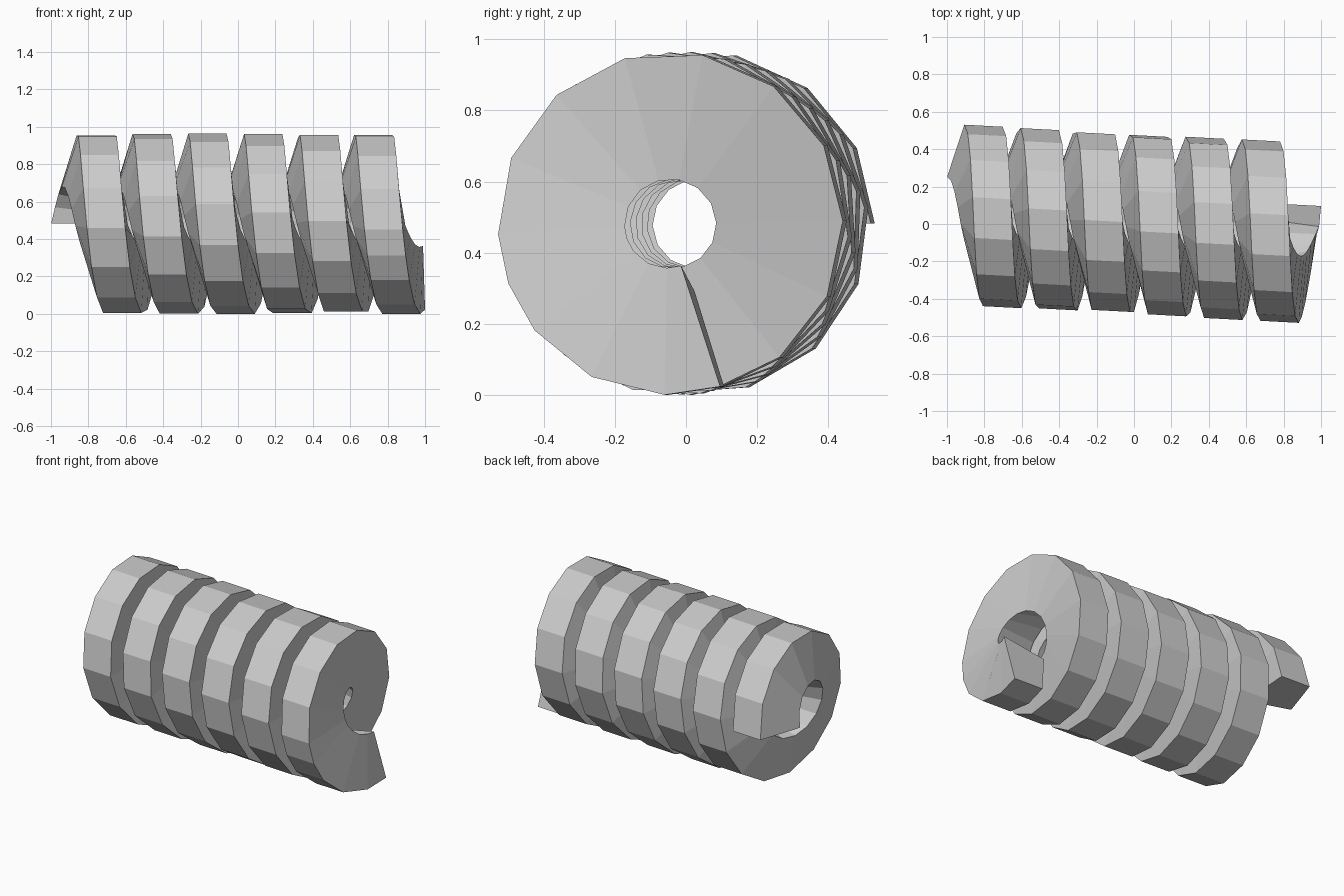
import bpy, bmesh
from math import radians, cos, sin
from mathutils import Matrix, Vector

if "Cube" in bpy.data.objects:
    bpy.data.objects.remove(bpy.data.objects["Cube"])

R, PITCH, X0, ZC = 0.482, 0.297, -0.934, 0.481
# cross-section: (offset along axis, radius)
PROFILE = [(0.0, R), (0.205, R), (0.2, 0.125), (-0.077, 0.2)]

# facet angles: even steps, slightly finer in the last half turn
end = 5 * 360 + 288
step = end / 80
angles = [i * step for i in range(77)]
angles += [5 * 360 + a for a in (200.5, 218.6, 243.5, 269, 288)]

# helical blade swept around a slightly yawed axis
bm = bmesh.new()
yaw = Matrix.Rotation(-0.053, 4, 'Z')
rings = []
for a in angles:
    t = radians(a)
    ring = []
    for dx, r in PROFILE:
        p = yaw @ Vector((X0 + PITCH * a / 360 + dx, r * cos(t), r * sin(t)))
        ring.append(bm.verts.new(p + Vector((0, 0, ZC))))
    rings.append(ring)
n = len(PROFILE)
for a, b in zip(rings, rings[1:]):
    for k in range(n):
        m = (k + 1) % n
        bm.faces.new((a[k], a[m], b[m], b[k]))
bm.faces.new(rings[0])
bm.faces.new(rings[-1][::-1])
bmesh.ops.recalc_face_normals(bm, faces=bm.faces[:])

# stand on the ground
low = min(v.co.z for v in bm.verts)
bmesh.ops.translate(bm, verts=bm.verts[:], vec=(0, 0, -low))

mesh = bpy.data.meshes.new("coil_spring")
bm.to_mesh(mesh)
bm.free()
obj = bpy.data.objects.new("coil_spring", mesh)
bpy.context.collection.objects.link(obj)
